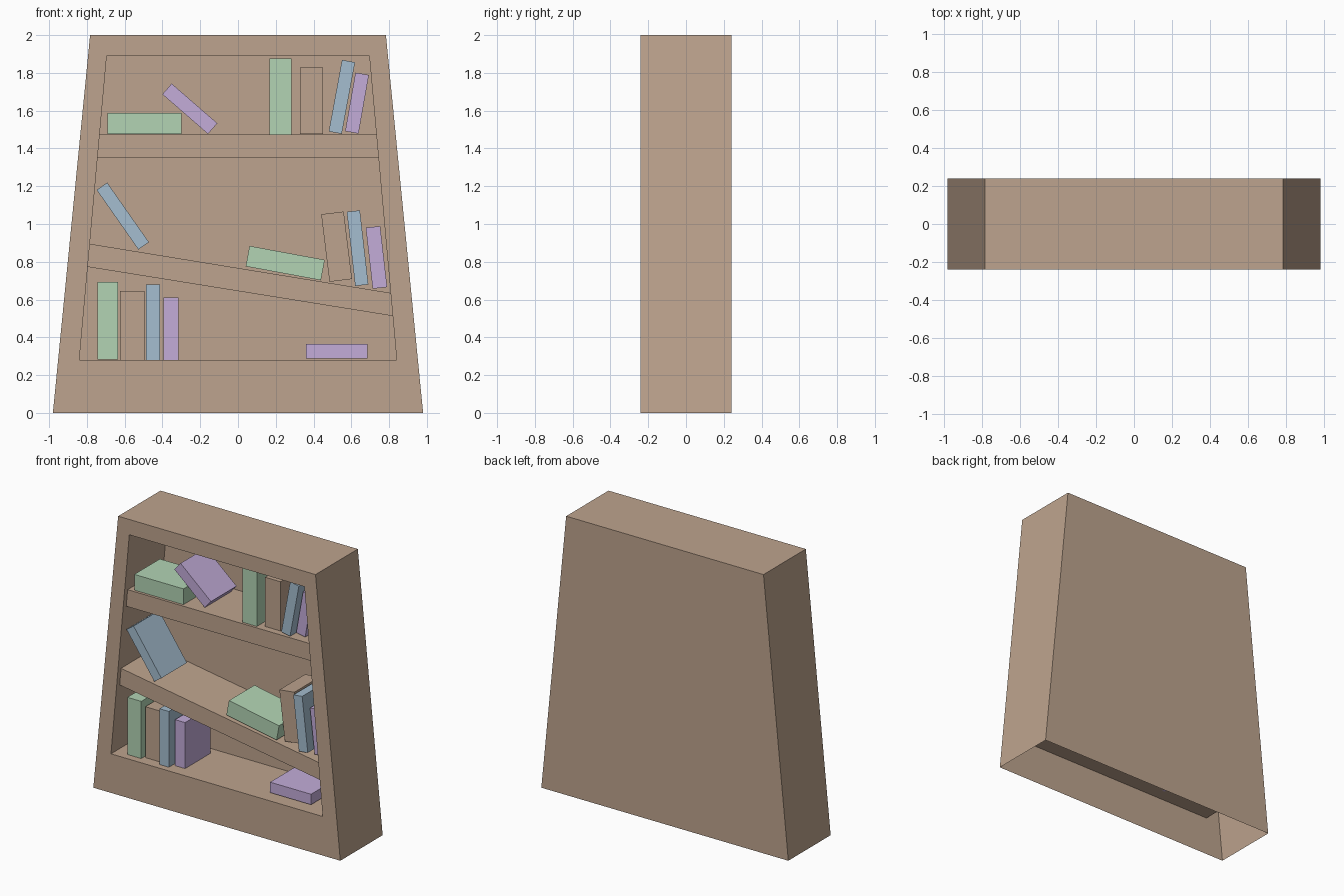
import bpy
import bmesh
from math import radians
from mathutils import Matrix

if "Cube" in bpy.data.objects:
    bpy.data.objects.remove(bpy.data.objects["Cube"])


def mat(name, rgb):
    lin = [c / 12.92 if c <= 0.04045 else ((c + 0.055) / 1.055) ** 2.4
           for c in (v / 255 for v in rgb)]
    m = bpy.data.materials.new(name)
    m.diffuse_color = (*lin, 1)
    m.use_nodes = True
    m.node_tree.nodes["Principled BSDF"].inputs["Base Color"].default_value = m.diffuse_color
    return m


MATS = {
    "brown": mat("brown wood", (190, 164, 142)),
    "green": mat("soft green", (178, 212, 180)),
    "blue": mat("soft blue", (165, 190, 208)),
    "purple": mat("soft purple", (195, 172, 217)),
}
FRONT, BACK = -0.24, 0.24
NICHE_BACK = 0.20


def finish(bm, name, colour):
    bmesh.ops.recalc_face_normals(bm, faces=bm.faces)
    me = bpy.data.meshes.new(name)
    bm.to_mesh(me)
    bm.free()
    me.materials.append(MATS[colour])
    ob = bpy.data.objects.new(name, me)
    bpy.context.collection.objects.link(ob)
    return ob


# Tapered case: a shell open underneath, folded inwards to form the niche
def trapezoid(low, z0, high, z1, y):
    return [(-low, y, z0), (low, y, z0), (high, y, z1), (-high, y, z1)]


bm = bmesh.new()
rings = [[bm.verts.new(p) for p in ring] for ring in (
    trapezoid(0.98, 0, 0.783, 2, BACK),
    trapezoid(0.98, 0, 0.783, 2, FRONT),
    trapezoid(0.84, 0.28, 0.695, 1.89, FRONT),
    trapezoid(0.84, 0.28, 0.695, 1.89, NICHE_BACK))]
for r, (a, b) in enumerate(zip(rings, rings[1:])):
    for i in range(4):
        if r == 0 and i == 0:
            continue  # open underside
        j = (i + 1) % 4
        bm.faces.new((a[i], a[j], b[j], b[i]))
bm.faces.new(rings[0])
bm.faces.new(rings[-1])
finish(bm, "bookcase_shell", "brown")


# Shelves: slabs whose ends follow the sloping niche walls
def niche_half_width(z):
    return 0.84 - (z - 0.28) * (0.84 - 0.695) / 1.61


def shelf(name, left_top, right_top, thick=0.122):
    bm = bmesh.new()
    corners = [(-1, left_top - thick), (1, right_top - thick),
               (1, right_top), (-1, left_top)]
    face = bm.faces.new([bm.verts.new((s * niche_half_width(z), FRONT + 0.035, z))
                         for s, z in corners])
    ext = bmesh.ops.extrude_face_region(bm, geom=[face])
    verts = [v for v in ext["geom"] if isinstance(v, bmesh.types.BMVert)]
    bmesh.ops.translate(bm, verts=verts, vec=(0, NICHE_BACK - FRONT - 0.035, 0))
    if not any(f.normal.y < -0.5 for f in bm.faces):
        bm.faces.new([v for v in bm.verts if v not in verts])
    finish(bm, name, "brown")


shelf("upper_shelf", 1.473, 1.473)
shelf("crooked_shelf", 0.895, 0.635)

# Books: centre x, centre z, width, height, lean in degrees
BOOK_FRONT = {"green": -0.19, "blue": -0.195, "brown": -0.16, "purple": -0.15}
BOOK_DEPTH = 0.29
ROWS = {
    "top": [
        ("green", -0.495, 1.532, 0.39, 0.113, 0),
        ("purple", -0.255, 1.61, 0.32, 0.075, -41),
        ("green", 0.225, 1.675, 0.115, 0.40, 0),
        ("brown", 0.388, 1.652, 0.122, 0.353, 0),
        ("blue", 0.55, 1.673, 0.07, 0.385, -10.5),
        ("purple", 0.63, 1.64, 0.072, 0.315, -10)],
    "middle": [
        ("blue", -0.61, 1.042, 0.068, 0.385, 35),
        ("green", 0.25, 0.793, 0.405, 0.11, -10.5),
        ("brown", 0.522, 0.88, 0.12, 0.36, 7),
        ("blue", 0.633, 0.872, 0.07, 0.395, 6.5),
        ("purple", 0.733, 0.823, 0.077, 0.325, 6.5)],
    "bottom": [
        ("green", -0.69, 0.487, 0.11, 0.41, 0),
        ("brown", -0.56, 0.463, 0.128, 0.365, 0),
        ("blue", -0.45, 0.481, 0.075, 0.40, 0),
        ("purple", -0.355, 0.445, 0.08, 0.33, 0),
        ("purple", 0.522, 0.326, 0.325, 0.075, 0)],
}
for row, books in ROWS.items():
    for n, (colour, x, z, w, h, lean) in enumerate(books, 1):
        bm = bmesh.new()
        y = BOOK_FRONT[colour] + BOOK_DEPTH / 2
        m = (Matrix.Translation((x, y, z)) @ Matrix.Rotation(radians(-lean), 4, "Y")
             @ Matrix.Diagonal((w, BOOK_DEPTH, h, 1)))
        bmesh.ops.create_cube(bm, size=1, matrix=m)
        finish(bm, f"{row}_{colour}_book_{n}", colour)
